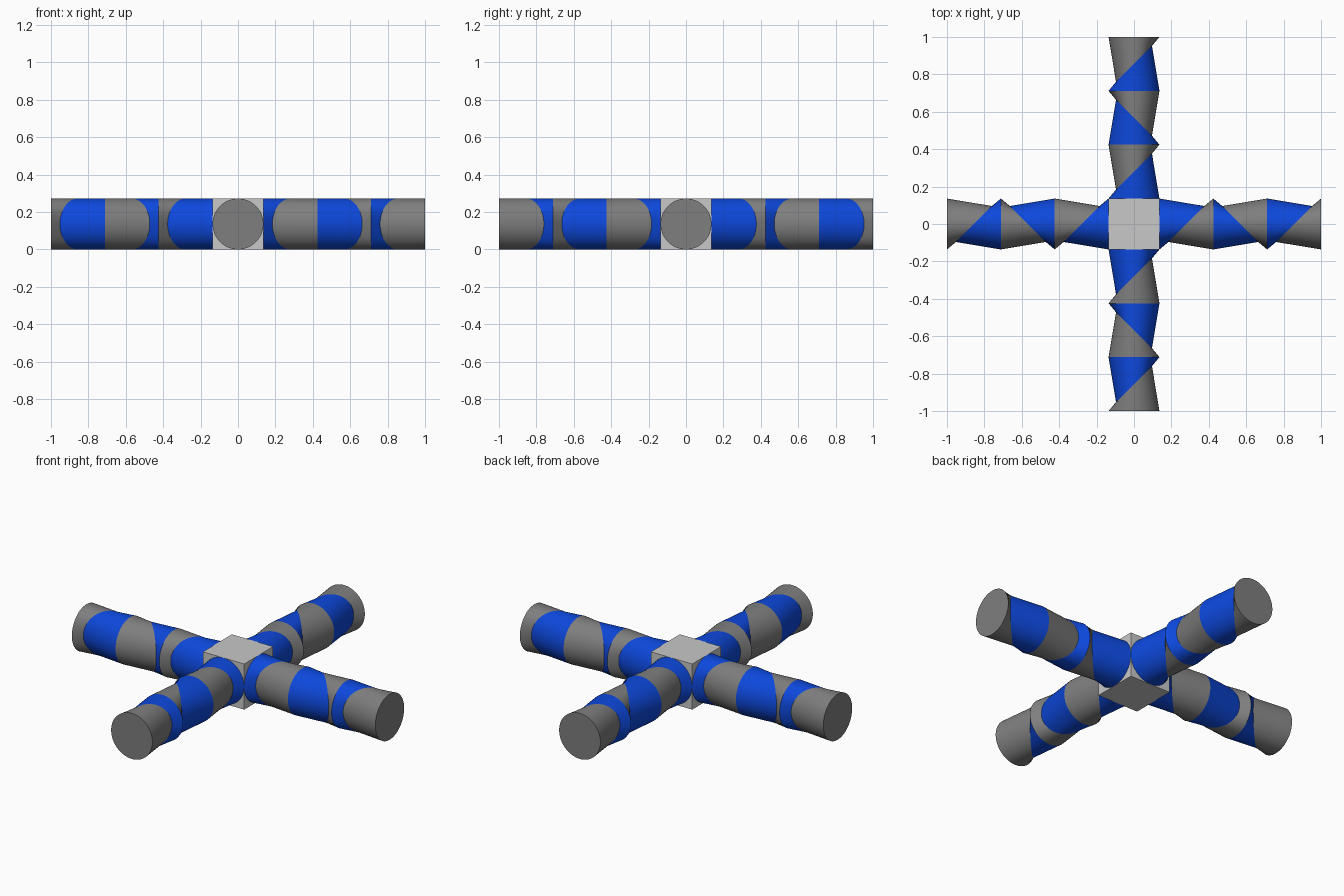
import bpy, bmesh, math
from mathutils import Vector

if "Cube" in bpy.data.objects:
    bpy.data.objects.remove(bpy.data.objects["Cube"])

R = 0.136                  # disc radius and half the hub width
STEP = (1.0 - R) / 6       # spacing between discs along an arm
SIDES = 64
TILTS = [0, 45, 0, -45, 0, 45, 0]   # each disc's turn about the vertical


def material(name, rgb):
    m = bpy.data.materials.new(name)
    m.use_nodes = True
    m.diffuse_color = (*rgb, 1)
    m.node_tree.nodes["Principled BSDF"].inputs["Base Color"].default_value = (*rgb, 1)
    return m


light_grey = material("light grey", (0.58, 0.58, 0.58))
mid_grey = material("mid grey", (0.21, 0.21, 0.21))
blue = material("blue", (0.004, 0.065, 0.72))


def add_object(name, bm, mats):
    bmesh.ops.recalc_face_normals(bm, faces=bm.faces)
    mesh = bpy.data.meshes.new(name)
    bm.to_mesh(mesh)
    bm.free()
    for m in mats:
        mesh.materials.append(m)
    ob = bpy.data.objects.new(name, mesh)
    bpy.context.collection.objects.link(ob)
    return ob


def arm(name, along, side):
    """Loft through alternately turned discs, one colour per band."""
    along, side = Vector(along), Vector(side)
    bm = bmesh.new()
    rings = []
    for k, tilt in enumerate(TILTS):
        a = math.radians(tilt)
        across = side * math.cos(a) + along * math.sin(a)
        centre = along * (R + k * STEP) + Vector((0, 0, R))
        ring = []
        for i in range(SIDES):
            t = 2 * math.pi * i / SIDES
            ring.append(bm.verts.new(centre + across * (R * math.cos(t))
                                     + Vector((0, 0, R * math.sin(t)))))
        rings.append(ring)
    # Bands, blue next to the hub and grey at the tip
    for k in range(len(rings) - 1):
        lo, hi = rings[k], rings[k + 1]
        for i in range(SIDES):
            j = (i + 1) % SIDES
            f = bm.faces.new((lo[i], lo[j], hi[j], hi[i]))
            f.smooth = True
            f.material_index = (k + 1) % 2
    # End caps
    bm.faces.new(rings[0]).material_index = 1
    bm.faces.new(rings[-1]).material_index = 0
    # Crisp creases at each disc
    for ring in rings:
        for i in range(SIDES):
            bm.edges.get((ring[i], ring[(i + 1) % SIDES])).smooth = False
    add_object(name, bm, [mid_grey, blue])


# Central hub
bm = bmesh.new()
bmesh.ops.create_cube(bm, size=2 * R)
hub = add_object("hub", bm, [light_grey])
hub.location.z = R

# Four arms
arm("back_arm", (0, 1, 0), (1, 0, 0))
arm("front_arm", (0, -1, 0), (-1, 0, 0))
arm("left_arm", (1, 0, 0), (0, 1, 0))
arm("right_arm", (-1, 0, 0), (0, -1, 0))
